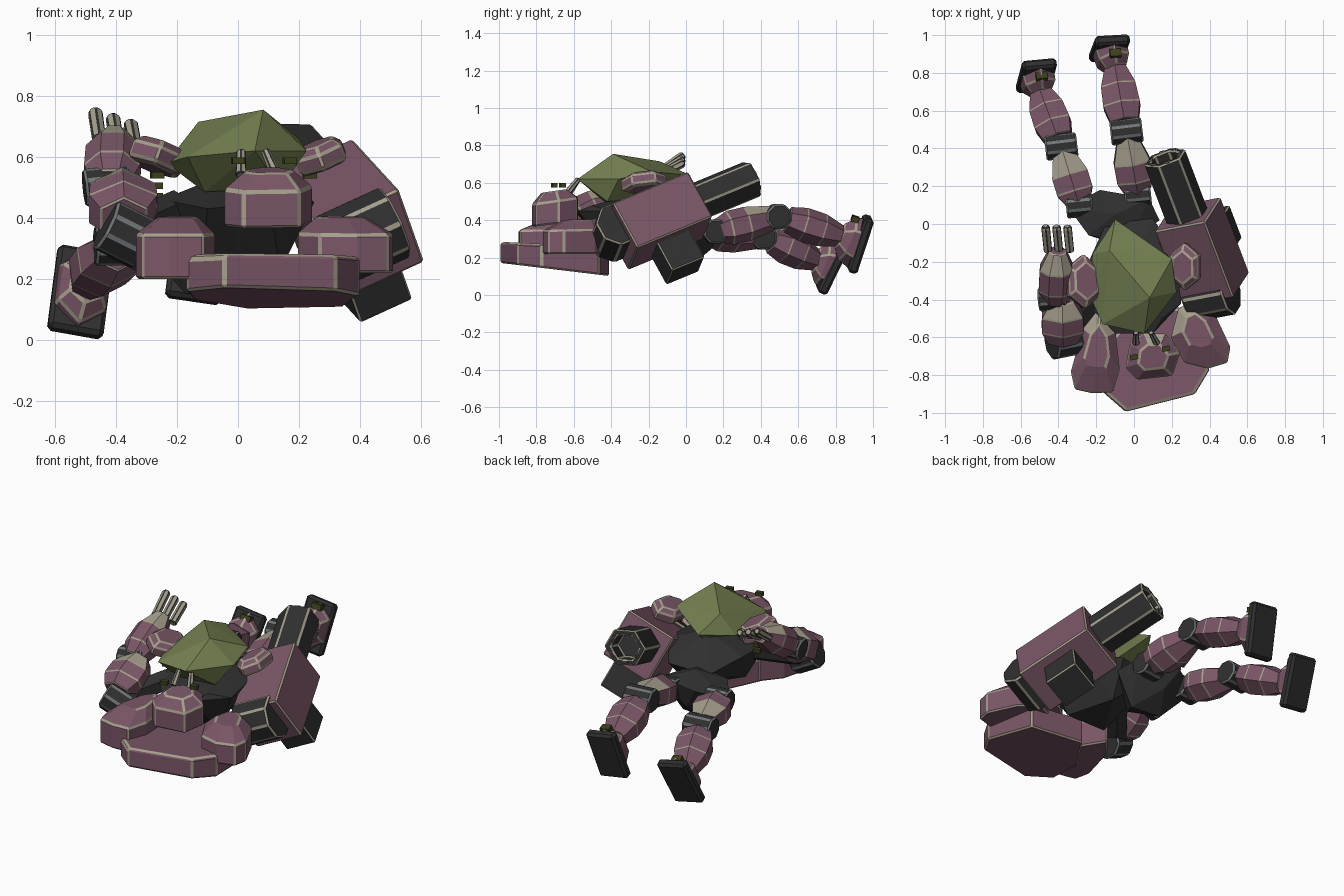
import bpy, bmesh, math
from mathutils import Vector, Matrix

if "Cube" in bpy.data.objects:
    bpy.data.objects.remove(bpy.data.objects["Cube"])

COL = {"mauve": (.195, .093, .136), "charcoal": (.029, .029, .029), "bone": (.38, .345, .265),
       "moss": (.175, .215, .082), "olive": (.045, .052, .012), "steel": (.17, .185, .19)}
MAT = {}
for k, c in COL.items():
    MAT[k] = bpy.data.materials.new(k)
    MAT[k].diffuse_color = (*c, 1)


def finish(name, bm, base, trim, width, world=None, limit=30):
    """Make the object, with the bevelled edges in the trim colour (limit 0: weighted edges only)."""
    bmesh.ops.recalc_face_normals(bm, faces=bm.faces)
    me = bpy.data.meshes.new(name)
    bm.to_mesh(me)
    bm.free()
    for m in (base, trim or base):
        me.materials.append(MAT[m])
    ob = bpy.data.objects.new(name, me)
    bpy.context.collection.objects.link(ob)
    if world:
        ob.matrix_world = world
    if trim:
        b = ob.modifiers.new("trim", "BEVEL")
        b.width, b.segments, b.material = width, 1, 1
        b.limit_method = 'ANGLE' if limit else 'WEIGHT'
        b.angle_limit = math.radians(limit or 30)
    return ob


def loft(name, p, q, rings, n=8, up=(0, 0, 1), base="mauve", trim="bone", width=.007, cap=None, limit=30):
    """Sweep n-sided rings (fraction, half width, half height) from p to q.
    cap(ring, centre) picks side faces in the trim colour."""
    p, q = Vector(p), Vector(q)
    y = (q - p).normalized()
    x = y.cross(Vector(up)).normalized()
    z = x.cross(y)
    world = Matrix.Translation(p) @ Matrix((x, y, z)).transposed().to_4x4()
    bm, rows, k = bmesh.new(), [], 1 / math.cos(math.pi / n)
    weight = bm.edges.layers.float.new("bevel_weight_edge")
    for f, rx, rz in rings:
        rows.append([bm.verts.new((k * rx * math.cos((i + .5) * math.tau / n), f * (q - p).length,
                                   k * rz * math.sin((i + .5) * math.tau / n))) for i in range(n)])
    for j in range(len(rows) - 1):
        for i in range(n):
            h = (i + 1) % n
            f = bm.faces.new((rows[j][i], rows[j][h], rows[j + 1][h], rows[j + 1][i]))
            f.material_index = int(bool(cap and cap(j, f.calc_center_median())))
    bm.faces.new(rows[0])
    bm.faces.new(rows[-1])
    for row in rows:
        for i in range(n):
            bm.edges.get((row[i], row[i - 1]))[weight] = 1
    return finish(name, bm, base, trim, width, world, limit)


def slab(name, outline, bottom, wall, crown, cap=None, width=.008, limit=35):
    """Upright prism on an outline; bottom and wall top are (height at front, slope along y);
    crown is (x, y, scale, rise) of the smaller top face."""
    mx, my = (sum(p[i] for p in outline) / len(outline) for i in (0, 1))
    outline = [(mx + 1.035 * (x - mx), my + 1.035 * (y - my)) for x, y in outline]
    y0 = min(p[1] for p in outline)
    cx, cy, s, rise = crown
    bm = bmesh.new()
    rows = [[bm.verts.new((x, y, h + k * (y - y0))) for x, y in outline] for h, k in (bottom, wall)]
    top = [(cx + s * (x - cx), cy + s * (y - cy)) for x, y in outline]
    rows.append([bm.verts.new((x, y, wall[0] + rise + wall[1] * (y - y0))) for x, y in top])
    n = len(outline)
    for j in (0, 1):
        for i in range(n):
            h = (i + 1) % n
            f = bm.faces.new((rows[j][i], rows[j][h], rows[j + 1][h], rows[j + 1][i]))
            f.material_index = int(bool(cap and j == 1 and cap(f.calc_center_median())))
    bm.faces.new(rows[0])
    bm.faces.new(rows[2])
    return finish(name, bm, "mauve", "bone", width, None, limit)


def box(name, c, axis, up, length, w, h, **kw):
    c, a = Vector(c), Vector(axis).normalized() * length / 2
    return loft(name, c - a, c + a, [(0, w / 2, h / 2), (1, w / 2, h / 2)], 4, up, **kw)


def joint(name, c, axis, half, r, **kw):
    c, a = Vector(c), Vector(axis).normalized() * half
    kw = {"base": "charcoal", "trim": "steel", "width": .009, **kw}
    return loft(name, c - a, c + a, [(0, r, r), (1, r, r)], **kw)


def hull(name, pts, base):
    bm = bmesh.new()
    for v in pts:
        bm.verts.new(v)
    bmesh.ops.convex_hull(bm, input=bm.verts)
    bmesh.ops.delete(bm, geom=[v for v in bm.verts if not v.link_faces], context='VERTS')
    return finish(name, bm, base, None, 0)


# Body: faceted canopy over a dark chest and pelvis
hull("canopy", [(.083, -.39, .755), (-.13, -.14, .715), (.055, -.58, .62), (-.165, -.53, .6),
                (-.235, -.38, .58), (-.22, -.16, .6), (-.1, .025, .64), (.2, -.185, .66),
                (.225, -.36, .62), (-.11, -.42, .485), (.14, -.42, .5), (0, -.15, .53)], "moss")
hull("chest", [(-.25, -.42, .46), (-.1, -.58, .43), (.1, -.58, .45), (.25, -.42, .45), (.22, -.15, .48),
               (-.24, -.2, .46), (0, -.2, .56), (-.12, -.4, .23), (.14, -.4, .23), (.05, -.12, .24),
               (-.15, 0, .4), (.1, .03, .42), (.15, -.5, .48)], "charcoal")
hull("pelvis", [(-.35, .09, .34), (-.18, .18, .38), (.08, .135, .38), (.135, .02, .33), (-.02, -.1, .4),
                (-.24, -.06, .38), (-.1, .05, .44), (-.17, .02, .15), (.02, .0, .15), (-.05, -.12, .2),
                (-.1, .14, .25)], "charcoal")

# Front breast plate, thicker and lower towards the rear
slab("front_plate", [(-.16, -.88), (-.04, -.985), (.315, -.895), (.39, -.77), (.34, -.47), (.03, -.42), (-.14, -.66)],
     (.172, -.12), (.27, -.05), (.1, -.7, .965, .015), width=.011)

# Pads beside the plate, bone coloured on the inner rear slope
slab("left_pad", [(-.33, -.78), (-.31, -.87), (-.22, -.89), (-.115, -.885), (-.08, -.77), (-.1, -.58),
                  (-.18, -.45), (-.27, -.56)], (.2, 0), (.345, .02), (-.19, -.62, .5, .055),
     lambda c: c.y > -.6 and c.x > -.24)
slab("right_pad", [(.2, -.6), (.27, -.73), (.39, -.76), (.49, -.73), (.505, -.65), (.43, -.49), (.33, -.41),
                   (.24, -.45)], (.22, 0), (.345, .02), (.32, -.54, .5, .055),
     lambda c: c.y > -.58 and c.x < .33)

# Head with eye blocks and two horns
slab("head", [(-.04, -.76), (.02, -.82), (.2, -.8), (.24, -.68), (.165, -.585), (.05, -.58), (-.02, -.64)],
     (.365, .12), (.485, .14), (.105, -.71, .55, .055), lambda c: c.y > -.66 and .04 < c.x < .15)
for i, (a, b) in enumerate([((.01, -.63, .54), (.01, -.575, .62)), ((.125, -.64, .54), (.09, -.575, .62))]):
    loft(f"horn_{i}", a, b, [(0, .018, .018), (1, .014, .014)], 6, base="bone", trim="charcoal", width=.004)
for i, c in enumerate([(0, -.705, .587), (.17, -.66, .587), (.235, -.26, .54),
                       (-.265, -.3, .54), (-.27, -.3, .505), (-.27, -.3, .47)]):
    box(f"sensor_{i}", c, (1, .2, 0), (0, 0, 1), .042, .028, .022, base="olive", trim=None)

# Shoulder guards
guard = [(0, .8, .8), (.15, 1, 1), (.7, 1, 1), (1, .7, .7)]
loft("left_guard", (-.28, -.31, .56), (-.25, -.3, .645), [(f, a * .09, b * .125) for f, a, b in guard],
     6, (0, 1, 0))
loft("right_guard", (.285, -.22, .565), (.255, -.23, .645), [(f, a * .08, b * .11) for f, a, b in guard],
     6, (0, 1, .1))

# Gun arm, all parts on one slanted axis
A = Vector((-.33, .87, .36)).normalized()
S = A.cross(Vector((-.33, -.36, .87))).normalized()
U = S.cross(A)
C = Vector((.36, -.149, .397))
box("gun_housing", C, A, U, .462, .297, .287, width=.008)
joint("gun_elbow", C - A * .235 + U * .04 - S * .02, S, .12, .118, trim="bone", up=U)
box("gun_magazine", C - U * .23 + A * .0, A, U, .2, .19, .18, base="charcoal")
B = C + U * .015
loft("gun_barrel", B + A * .2, B + A * .585, [(0, .105, .094), (1, .105, .094), (1, .07, .063), (.6, .07, .063)],
     6, U, base="charcoal", width=.008)
for i in range(6):
    a = i * math.tau / 6
    o = S * math.cos(a) * .1 + U * math.sin(a) * .1
    box(f"barrel_rib_{i}", B + o * .82 + A * .555, A, o, .07, .03, .02, base="charcoal", width=.004)

# Raised hand arm, from shoulder through elbow to fingers
loft("upper_arm_link", (-.2, -.38, .43), (-.36, -.58, .36), [(0, .055, .055), (1, .055, .055)], 6,
     base="charcoal", trim=None)
joint("hand_elbow", (-.37, -.62, .345), (1, .2, -.5), .075, .085)
loft("lower_forearm", (-.375, -.62, .395), (-.38, -.4, .51), [(0, .075, .07), (.3, .112, .09), (.65, .108, .085), (1, .06, .055)],
     cap=lambda j, c: j == 2 and c.z > .02, width=.005, limit=0, n=6)
joint("wrist", (-.43, -.395, .505), (1, .1, .1), .075, .062)
loft("upper_forearm", (-.415, -.41, .505), (-.405, -.14, .665),
     [(0, .065, .06), (.25, .092, .085), (.65, .09, .085), (1, .045, .045)],
     cap=lambda j, c: j == 2 and c.z > 0 and abs(c.x) < .06, width=.005, limit=0)
for i, x in enumerate((-.463, -.405, -.347)):
    a, b = Vector((x + .008, -.145, .655 - .008 * i)), Vector((x - .006, -.01, .75 - .02 * i))
    loft(f"finger_{i}", a, b, [(0, .022, .022), (.9, .023, .023), (1, .017, .017)], 6, base="bone",
         trim="charcoal", width=.005)


def leg(side, hip, knee, ankle, foot, normal, toe):
    """Hip, thigh, knee, shin, ankle and foot block."""
    h, k, a, f = (Vector(v) for v in (hip, knee, ankle, foot))
    joint(side + "_hip", h, (1, .1, 0), .07, .065)
    loft(side + "_thigh", h, h.lerp(k, .95),
         [(0, .06, .05), (.25, .097, .08), (.55, .097, .08), (1, .05, .055)], 6,
         cap=lambda j, c: j == 2 and c.z > .02, width=.005, limit=0)
    joint(side + "_knee", k, (1, .12, 0), .085, .066)
    loft(side + "_shin", k.lerp(a, .15), a, [(0, .075, .06), (.3, .098, .08), (.65, .092, .077), (1, .055, .05)],
         6, width=.004, limit=0)
    loft(side + "_ankle", a.lerp(f, -.1), f, [(0, .055, .06), (.4, .082, .11), (1, .086, .13)], 6, toe)
    box(side + "_foot", f, normal, toe, .055, .185, .305, base="charcoal", trim="charcoal", width=.014)
    n = Vector(normal).normalized()
    box(side + "_ankle_light", a.lerp(f, .4) + Vector(toe).normalized() * .115, n, toe, .04, .06, .03,
        base="olive", trim=None)


leg("left", (-.29, .1, .33), (-.385, .41, .31), (-.495, .70, .185), (-.517, .785, .157),
    (-.16, .9, -.42), (.12, .42, .9))
leg("right", (.02, .155, .34), (-.04, .49, .42), (-.1, .83, .315), (-.13, .93, .273),
    (-.1, .95, -.3), (.12, .3, .95))

for m in bpy.data.materials:
    if m.users and not m.is_grease_pencil:
        m.use_nodes = True
        m.node_tree.nodes["Principled BSDF"].inputs["Base Color"].default_value = m.diffuse_color
